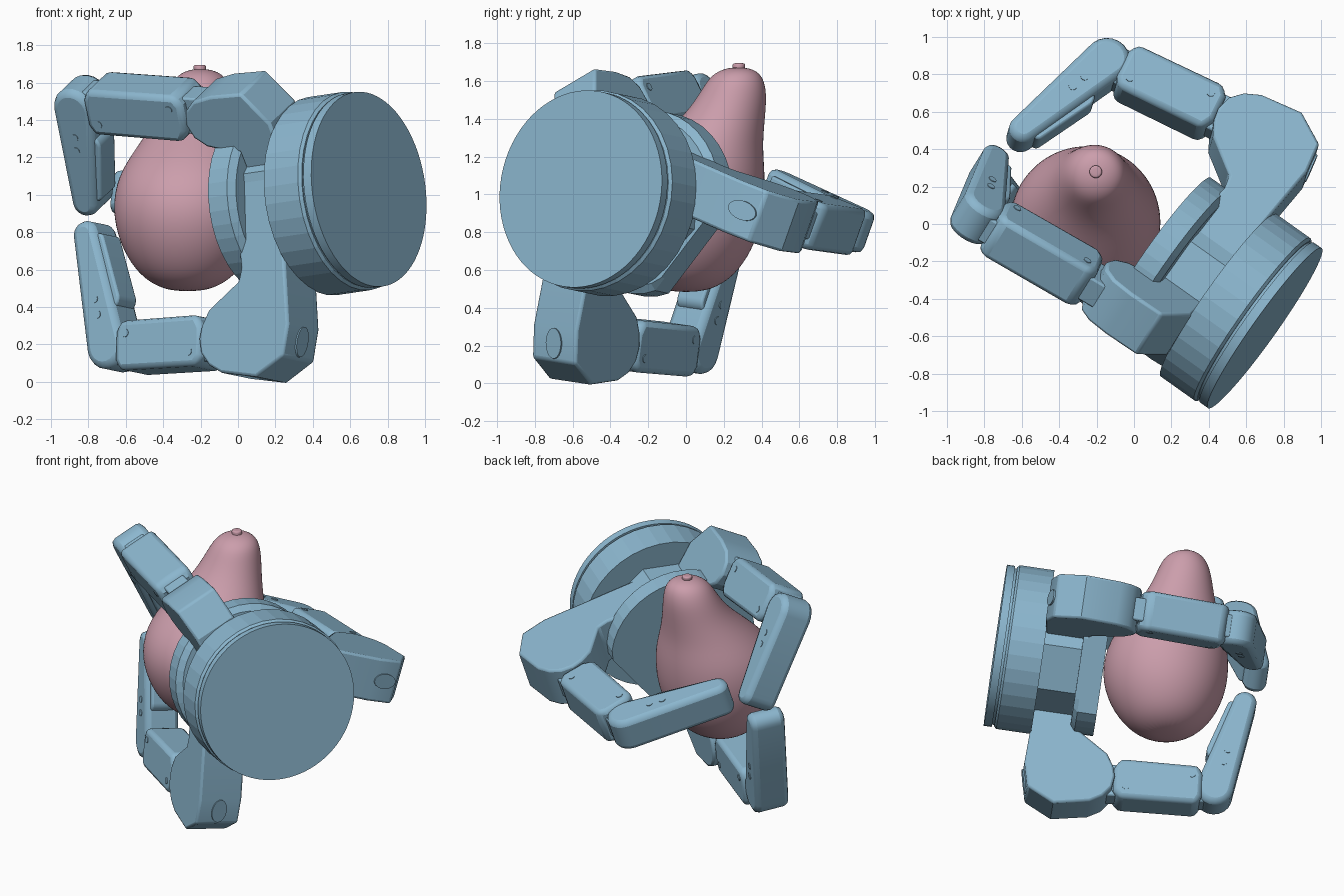
import bpy, bmesh
from math import sin, cos, pi, radians, atan2
from mathutils import Vector, Matrix

cube = bpy.data.objects.get("Cube")
if cube:
    bpy.data.objects.remove(cube, do_unlink=True)


def material(name, rgb):
    m = bpy.data.materials.new(name)
    m.use_nodes = True
    m.diffuse_color = (*rgb, 1)
    bsdf = next(n for n in m.node_tree.nodes if n.type == 'BSDF_PRINCIPLED')
    bsdf.inputs["Base Color"].default_value = (*rgb, 1)
    bsdf.inputs["Roughness"].default_value = 0.6
    return m


BLUE = material("steel blue", (0.26, 0.47, 0.62))
PINK = material("dusty pink", (0.60, 0.34, 0.41))

# Hand frame: origin at the wrist face, F points out of the palm
ORIGIN = Vector((0.69, -0.55, 1.028))
N = Vector((0.81, -0.575, 0.12)).normalized()
U = Vector((0.579, 0.815, 0)).normalized()
V = N.cross(U)
F = -N


def frame(x, y, z):
    m = Matrix((x, y, z)).transposed().to_4x4()
    m.translation = ORIGIN
    return m


def finish(name, bm, mat, matrix=None, bevel=0, smooth=None):
    if matrix:
        bm.transform(matrix)
    bmesh.ops.recalc_face_normals(bm, faces=bm.faces)
    mesh = bpy.data.meshes.new(name)
    bm.to_mesh(mesh)
    bm.free()
    ob = bpy.data.objects.new(name, mesh)
    bpy.context.collection.objects.link(ob)
    mesh.materials.append(mat)
    if smooth:
        bpy.ops.object.select_all(action='DESELECT')
        ob.select_set(True)
        bpy.context.view_layer.objects.active = ob
        bpy.ops.object.shade_smooth_by_angle(angle=radians(smooth))
    if bevel:
        b = ob.modifiers.new("rounded edges", 'BEVEL')
        b.width, b.segments, b.limit_method = bevel, 2, 'ANGLE'
        b.angle_limit = radians(40)
    return ob


def loft(bm, rings):
    """Skin a list of equal-length point rings and cap both ends."""
    vs = [[bm.verts.new(p) for p in ring] for ring in rings]
    n = len(vs[0])
    for a, b in zip(vs, vs[1:]):
        for i in range(n):
            bm.faces.new((a[i], a[(i + 1) % n], b[(i + 1) % n], b[i]))
    bm.faces.new(vs[0])
    bm.faces.new(vs[-1])


def turned(name, profile, sides, smooth=None, flat=None):
    """Round part about the wrist axis; flat trims one side at (angle, distance)."""
    bm = bmesh.new()
    angles = [2 * pi * (i + 0.5) / sides for i in range(sides)]

    def reach(r, a):
        facing = cos(a - radians(flat[0])) if flat else 0
        return min(r, flat[1] / facing) if facing > 0.1 else r

    loft(bm, [[(t, reach(r, a) * cos(a), reach(r, a) * sin(a)) for a in angles]
              for t, r in profile])
    return finish(name, bm, BLUE, frame(F, U, V), smooth=smooth)


def prism(name, pts, mid, thick, matrix, bevel=0, smooth=30):
    """Extrude a finger-plane outline sideways, centred on mid."""
    bm = bmesh.new()
    loft(bm, [[(x, y, mid + side * thick / 2) for x, y in pts] for side in (-1, 1)])
    return finish(name, bm, BLUE, matrix, bevel, smooth)


def capsule(p, q, rp, rq, steps=10):
    """Outline around two circles."""
    a = atan2(q[1] - p[1], q[0] - p[0])
    pts = []
    for (cx, cy), r, start in ((q, rq, a - pi / 2), (p, rp, a + pi / 2)):
        for i in range(steps + 1):
            w = start + pi * i / steps
            pts.append((cx + r * cos(w), cy + r * sin(w)))
    return pts


def lerp(p, q, k):
    return (p[0] + (q[0] - p[0]) * k, p[1] + (q[1] - p[1]) * k)


# Wrist and palm
turned("wrist_cap", [(-0.012, 0.525), (0.04, 0.525), (0.04, 0.51), (0.06, 0.51)], 72, 30)
turned("wrist_drum", [(0.055, 0.52), (0.07, 0.535), (0.295, 0.535)], 36)
turned("palm_neck", [(0.28, 0.39), (0.56, 0.39)], 8)
turned("palm_plate", [(0.54, 0.45), (0.57, 0.49), (0.695, 0.49)], 40, flat=(-40, 0.39))

# Knuckle outlines: the two swivelling fingers share one, the fixed one is shorter
SWIVEL = [(0.31, -0.08), (0.28, 0.74), (0.32, 0.91), (0.5, 1.0), (0.73, 0.95),
          (0.81, 0.9), (0.86, 0.83), (0.87, 0.75), (0.85, 0.68), (0.8, 0.6),
          (0.6, 0.47), (0.58, 0.4), (0.62, -0.04), (0.58, -0.08)]
FIXED = [(0.31, 0.0), (0.29, 0.54), (0.4, 0.735), (0.6, 0.745), (0.72, 0.73), (0.79, 0.68),
         (0.82, 0.6), (0.8, 0.52), (0.74, 0.46), (0.66, 0.43), (0.55, 0.4), (0.55, 0.0)]


def finger(tag, angle, side, knuckle, start, joint, end):
    c, s = cos(radians(angle)), sin(radians(angle))
    m = frame(F, U * c + V * s, V * c - U * s)

    def screws(name, points, half):
        for i, p in enumerate(points):
            for sign in (-1, 1):
                prism(f"{tag}_{name}_screw", capsule(p, (p[0] + 1e-4, p[1]), 0.022, 0.022, 6),
                      side + sign * half, 0.012, m)

    # Knuckle housing with its column; swivelling ones have a bolt cover
    prism(f"{tag}_knuckle", knuckle, side, 0.29, m, 0.015)
    if knuckle is SWIVEL:
        bm = bmesh.new()
        ring = [(0.08 * cos(i * pi / 12), 0.05 * sin(i * pi / 12)) for i in range(24)]
        loft(bm, [[(0.295 + y * 0.235 + d, 0.82 + y, side + z) for y, z in ring]
                  for d in (-0.006, 0.02)])
        finish(f"{tag}_bolt_cover", bm, BLUE, m)

    # Middle link: narrow hinge bar carrying a boxy shell
    prism(f"{tag}_hinge_bar", capsule(start, joint, 0.11, 0.1), side, 0.15, m, 0.01)
    a = Vector(joint) - Vector(start)
    a.normalize()
    b = Vector((-a.y, a.x))
    p, q = Vector(lerp(start, joint, 0.19)), Vector(lerp(start, joint, 0.85))
    h = 0.138
    shell = [p - b * h, q - b * h * 0.95, q + a * 0.03 - b * h * 0.5,
             q + a * 0.03 + b * h * 0.6, q + b * h, p + b * h,
             p - a * 0.04 + b * h * 0.6, p - a * 0.04 - b * h * 0.5]
    prism(f"{tag}_middle_link", [tuple(v) for v in shell], side, 0.26, m, 0.03)
    screws("middle", [tuple(p + a * 0.04 + b * 0.06), tuple(q - a * 0.04 - b * 0.06)], 0.128)

    # Tapered fingertip with a gripping pad on its inner side
    prism(f"{tag}_fingertip", capsule(joint, end, 0.12, 0.075), side, 0.23, m, 0.035)
    inner = [(x - 0.075, y) for x, y in (lerp(joint, end, 0.42), lerp(joint, end, 0.95))]
    prism(f"{tag}_grip_pad", capsule(*inner, 0.06, 0.03), side, 0.17, m, 0.012)
    screws("fingertip", [lerp(joint, end, 0.28), lerp(joint, end, 0.42)], 0.113)


finger("lower_finger", -97, -0.225, SWIVEL, (0.76, 0.76), (1.52, 0.705), (1.635, 0.085))
finger("back_finger", -19, 0.2, SWIVEL, (0.76, 0.77), (1.51, 0.63), (1.64, 0.03))
finger("upper_finger", 117, 0.06, FIXED, (0.72, 0.6), (1.52, 0.765), (1.68, 0.22))

# Pear: leaning rings given as height, centre x, centre y, radius
PEAR = [(0.483, -0.27, 0.0, 0.08), (0.52, -0.27, 0.0, 0.19), (0.6, -0.27, 0.0, 0.285),
        (0.74, -0.265, 0.0, 0.372), (0.92, -0.262, 0.0, 0.416), (1.1, -0.255, 0.03, 0.393),
        (1.25, -0.24, 0.1, 0.307), (1.4, -0.22, 0.197, 0.222), (1.53, -0.21, 0.25, 0.18),
        (1.62, -0.2, 0.265, 0.145), (1.66, -0.2, 0.275, 0.09), (1.672, -0.2, 0.275, 0.03)]


def ringed(name, rows, sides):
    bm = bmesh.new()
    loft(bm, [[(x + r * cos(2 * pi * i / sides), y + r * sin(2 * pi * i / sides), z)
               for i in range(sides)] for z, x, y, r in rows])
    ob = finish(name, bm, PINK, smooth=80)
    ob.modifiers.new("soft", 'SUBSURF').levels = 2
    ob.modifiers["soft"].render_levels = 2


ringed("pear", PEAR, 24)
ringed("pear_stem", [(1.62, -0.2, 0.275, 0.035), (1.64, -0.2, 0.275, 0.03),
                     (1.68, -0.205, 0.28, 0.036), (1.692, -0.205, 0.28, 0.034),
                     (1.695, -0.205, 0.28, 0.02)], 12)
